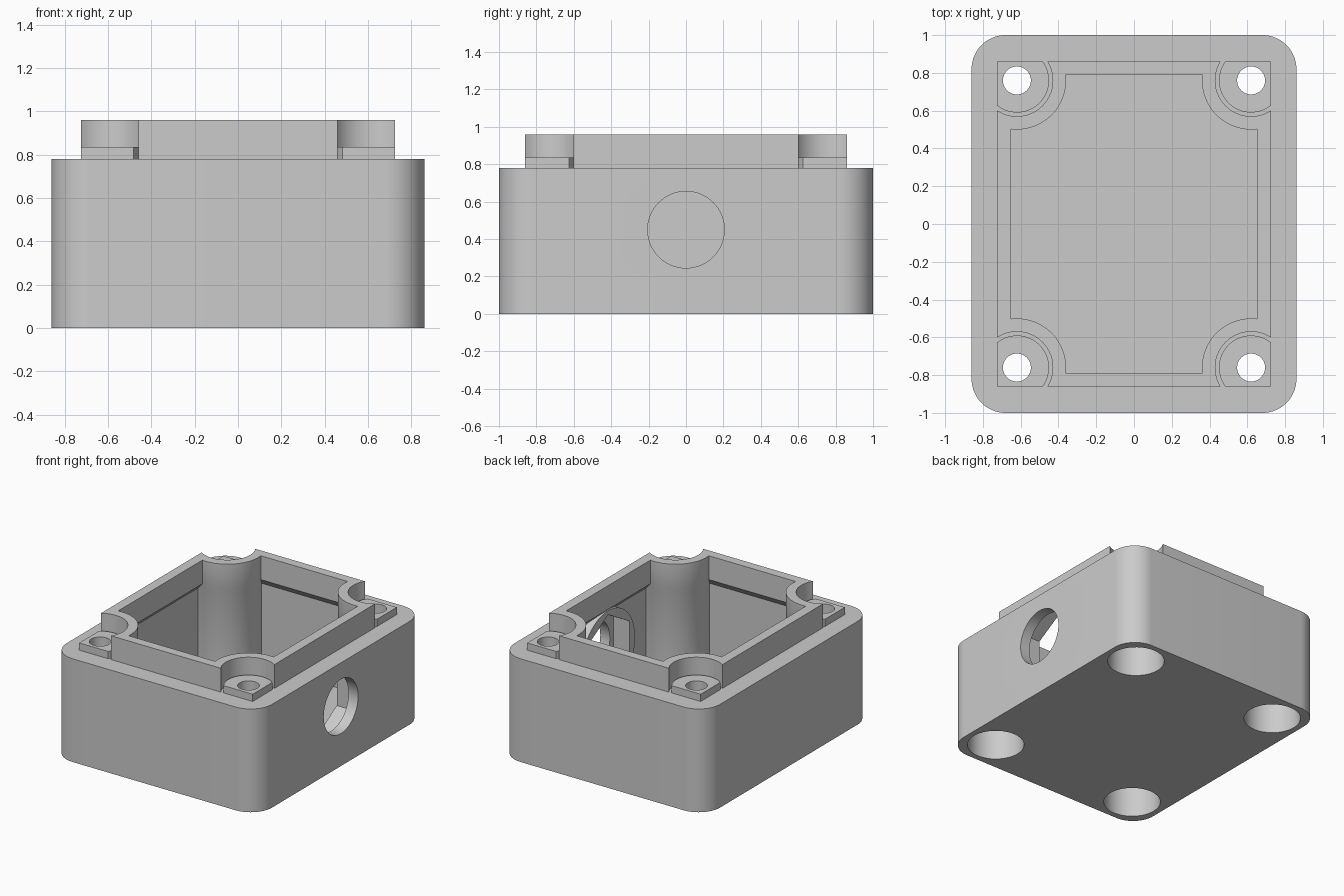
import bpy, bmesh, math
from math import cos, sin, pi
from mathutils import Matrix

if "Cube" in bpy.data.objects:
    bpy.data.objects.remove(bpy.data.objects["Cube"])

POST_X, POST_Y = 0.62, 0.76
CORNERS = [(1, 1), (-1, 1), (-1, -1), (1, -1)]

grey = bpy.data.materials.new("light_grey_plastic")
grey.use_nodes = True
grey.diffuse_color = (0.6, 0.6, 0.6, 1)
grey.node_tree.nodes["Principled BSDF"].inputs["Base Color"].default_value = (0.6, 0.6, 0.6, 1)


def loft(name, levels):
    """Closed solid through (z, outline) levels with equal point counts."""
    bm = bmesh.new()
    rings = [[bm.verts.new((x, y, z)) for x, y in pts] for z, pts in levels]
    bm.faces.new(rings[0])
    bm.faces.new(rings[-1])
    for low, high in zip(rings, rings[1:]):
        for i in range(len(low)):
            j = (i + 1) % len(low)
            bm.faces.new((low[i], low[j], high[j], high[i]))
    bmesh.ops.recalc_face_normals(bm, faces=bm.faces)
    mesh = bpy.data.meshes.new(name)
    bm.to_mesh(mesh)
    bm.free()
    mesh.materials.append(grey)
    ob = bpy.data.objects.new(name, mesh)
    bpy.context.collection.objects.link(ob)
    return ob


def circle(r, n=64, cx=0, cy=0):
    return [(cx + r * cos(2 * pi * i / n), cy + r * sin(2 * pi * i / n)) for i in range(n)]


def arc(cx, cy, r, a, b, n=24):
    return [(cx + r * cos(a + (b - a) * i / n), cy + r * sin(a + (b - a) * i / n))
            for i in range(n + 1)]


def mirrored(quarter):
    """Repeat a +x+y quarter outline into all four corners, anticlockwise."""
    pts = []
    for sx, sy in CORNERS:
        part = [(x * sx, y * sy) for x, y in quarter]
        pts += part if sx * sy > 0 else part[::-1]
    return pts


def post_arc(hx, hy, r):
    """Arc around a screw post, between the two walls it meets."""
    return arc(POST_X, POST_Y, r, -math.acos((hx - POST_X) / r),
               -pi - math.asin((hy - POST_Y) / r))


def scalloped(hx, hy, r):
    return mirrored(post_arc(hx, hy, r))


def along_x(ob, x, z):
    """Turn a z-prism to run along +x from x, centred at height z."""
    ob.data.transform(Matrix.Translation((x, 0, z)) @ Matrix.Rotation(pi / 2, 4, "Y"))
    return ob


def combine(target, tool, operation):
    mod = target.modifiers.new(operation.lower(), "BOOLEAN")
    mod.operation, mod.solver, mod.object = operation, "EXACT", tool
    bpy.context.view_layer.objects.active = target
    bpy.ops.object.modifier_apply(modifier=mod.name)
    bpy.data.objects.remove(tool)


# Rounded outer body
rounded = mirrored(arc(0.68, 0.82, 0.18, 0, pi / 2, 16))
body = loft("enclosure_body", [(0, rounded), (0.78, rounded)])

# Raised lip scalloped around the screw posts
lip = scalloped(0.725, 0.86, 0.19)
combine(body, loft("lip", [(0.6, lip), (0.96, lip)]), "UNION")

# Low pads around the screw holes
for sx, sy in CORNERS:
    pad = [(x * sx, y * sy) for x, y in post_arc(0.725, 0.86, 0.17) + [(0.725, 0.86)]]
    combine(body, loft("screw_pad", [(0.65, pad), (0.835, pad)]), "UNION")

# Cavity, widening below the lip through a chamfer
upper, lower = scalloped(0.65, 0.79, 0.26), scalloped(0.71, 0.85, 0.24)
combine(body, loft("cavity", [(0.1, lower), (0.72, lower), (0.78, upper), (1.1, upper)]),
        "DIFFERENCE")

# Round boss inside the wall, with a hexagonal nut pocket and cable hole
boss = circle(0.32)
combine(body, along_x(loft("nut_boss", [(0, boss), (0.13, boss)]), 0.65, 0.45), "UNION")
nut = circle(0.29, 6)
combine(body, along_x(loft("nut_pocket", [(0, nut), (0.18, nut)]), 0.6, 0.45), "DIFFERENCE")
hole = circle(0.205)
combine(body, along_x(loft("cable_hole", [(0, hole), (0.4, hole)]), 0.6, 0.45), "DIFFERENCE")

# Screw holes with wide counterbores from below
for sx, sy in CORNERS:
    for r, top in ((0.197, 0.62), (0.074, 1.1)):
        bore = circle(r, 48, POST_X * sx, POST_Y * sy)
        combine(body, loft("screw_bore", [(-0.1, bore), (top, bore)]), "DIFFERENCE")

# Smooth curved walls, sharp edges kept
bpy.ops.object.select_all(action="DESELECT")
body.select_set(True)
bpy.context.view_layer.objects.active = body
bpy.ops.object.shade_smooth_by_angle(angle=math.radians(30))
